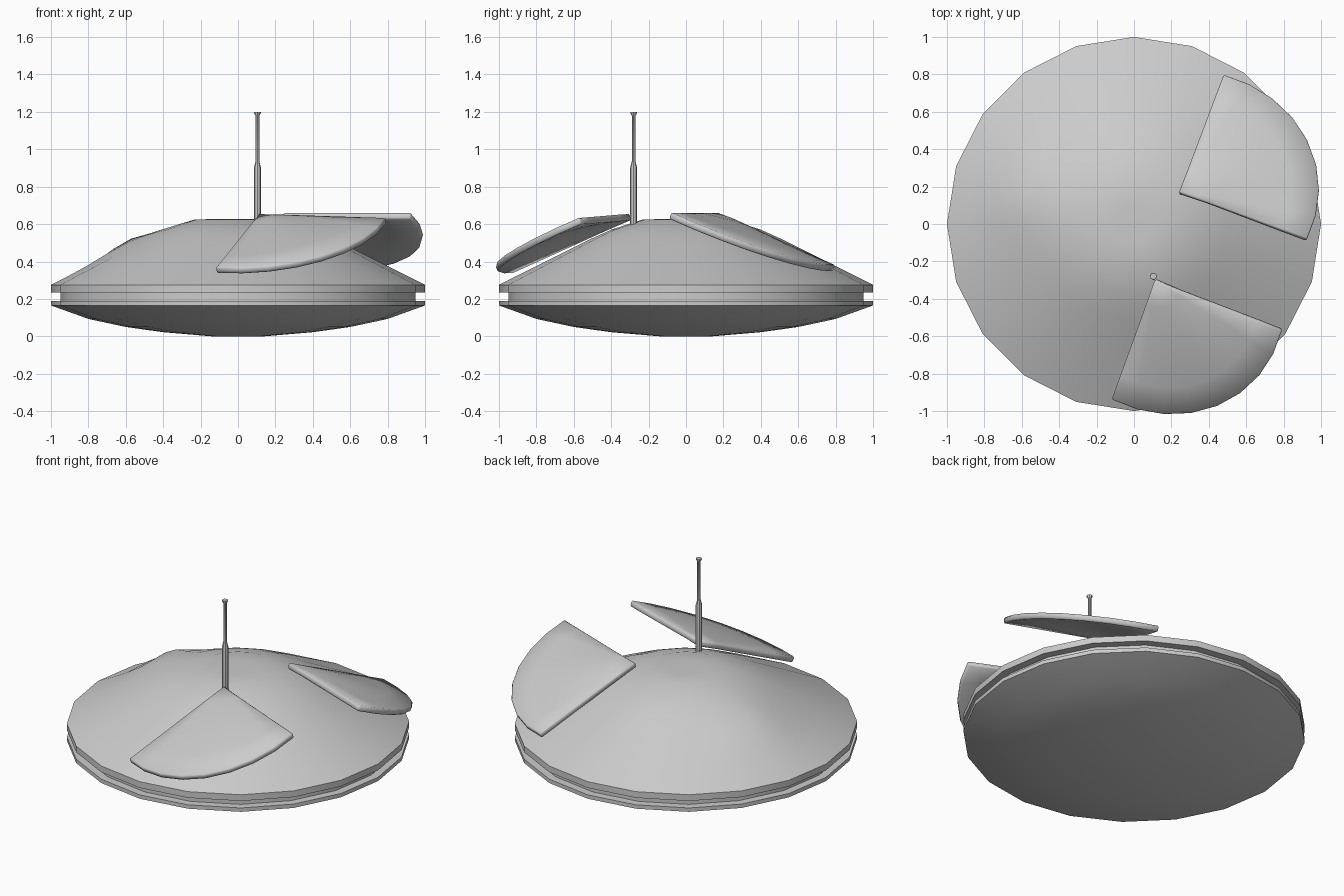
import bpy, bmesh
from math import sin, cos, pi, exp
from mathutils import Vector

if "Cube" in bpy.data.objects:
    bpy.data.objects.remove(bpy.data.objects["Cube"])


def finish(name, bm, angle=0.6):
    mesh = bpy.data.meshes.new(name)
    bm.to_mesh(mesh)
    bm.free()
    ob = bpy.data.objects.new(name, mesh)
    bpy.context.collection.objects.link(ob)
    bpy.ops.object.select_all(action='DESELECT')
    ob.select_set(True)
    bpy.context.view_layer.objects.active = ob
    bpy.ops.object.shade_smooth_by_angle(angle=angle)
    return ob


def lathe(name, profile, sides, centre=(0, 0), bump=None):
    """Revolve (radius, z) points listed from bottom to top, with capped ends."""
    bm = bmesh.new()
    rings = [[bm.verts.new((centre[0] + r * cos(2 * pi * i / sides),
                            centre[1] + r * sin(2 * pi * i / sides), z))
              for i in range(sides)] for r, z in profile]
    for a, b in zip(rings, rings[1:]):
        for i in range(sides):
            j = (i + 1) % sides
            bm.faces.new((a[i], a[j], b[j], b[i]))
    bm.faces.new(rings[0][::-1])
    bm.faces.new(rings[-1])
    if bump:
        for v in bm.verts:
            v.co.z += bump(v.co)
    return finish(name, bm)


def panel(name, apex, first, second, steps=8, rings=5):
    """Torn quarter-round hull plate; corners run counter-clockwise from above."""
    apex, first, second = Vector(apex), Vector(first), Vector(second)
    u, v = first - apex, second - apex
    bm = bmesh.new()
    tip = bm.verts.new(apex)
    prev = None
    for k in range(1, rings + 1):
        r = k / rings
        row = []
        for i in range(steps + 1):
            t = pi / 2 * i / steps
            p = apex + r * (1 + 0.05 * sin(2 * t)) * (cos(t) * u + sin(t) * v)
            p.z += 0.13 * r * (1 - r) * sin(2 * t)
            row.append(bm.verts.new(p))
        for i in range(steps):
            if prev:
                bm.faces.new((prev[i], row[i], row[i + 1], prev[i + 1]))
            else:
                bm.faces.new((tip, row[i], row[i + 1]))
        prev = row
    ob = finish(name, bm)
    shell = ob.modifiers.new("thickness", 'SOLIDIFY')
    shell.thickness = 0.036
    shell.offset = -1
    edge = ob.modifiers.new("soft_edge", 'BEVEL')
    edge.width = 0.007
    edge.segments = 1
    edge.limit_method = 'ANGLE'
    edge.angle_limit = 0.8
    return ob


# Saucer hull with rim groove and a dented lump on the left of the dome
def lump(co):
    if co.z < 0.3:
        return 0
    d2 = (co.x + 0.62) ** 2 + (co.y - 0.15) ** 2
    return 0.055 * exp(-d2 / 0.025)


lathe("saucer_hull", [
    (0.14, 0.0), (0.4, 0.022), (0.6, 0.05), (0.8, 0.093), (1, 0.165),
    (1, 0.19), (0.95, 0.19), (0.95, 0.235), (1, 0.235), (1, 0.275),
    (0.9, 0.325), (0.8, 0.375), (0.7, 0.425), (0.6, 0.475), (0.5, 0.525),
    (0.4, 0.57), (0.23, 0.625), (0.1, 0.627)], 20, bump=lump)

# Raised hull plates
panel("front_plate", (0.11, -0.30, 0.655), (-0.12, -0.94, 0.37), (0.79, -0.57, 0.635))
panel("side_plate", (0.24, 0.17, 0.66), (0.925, -0.08, 0.662), (0.48, 0.80, 0.38))

# Antenna
lathe("antenna", [
    (0.019, 0.58), (0.019, 0.90), (0.010, 0.935), (0.010, 1.18),
    (0.018, 1.192), (0.018, 1.2)], 8, centre=(0.104, -0.28))
